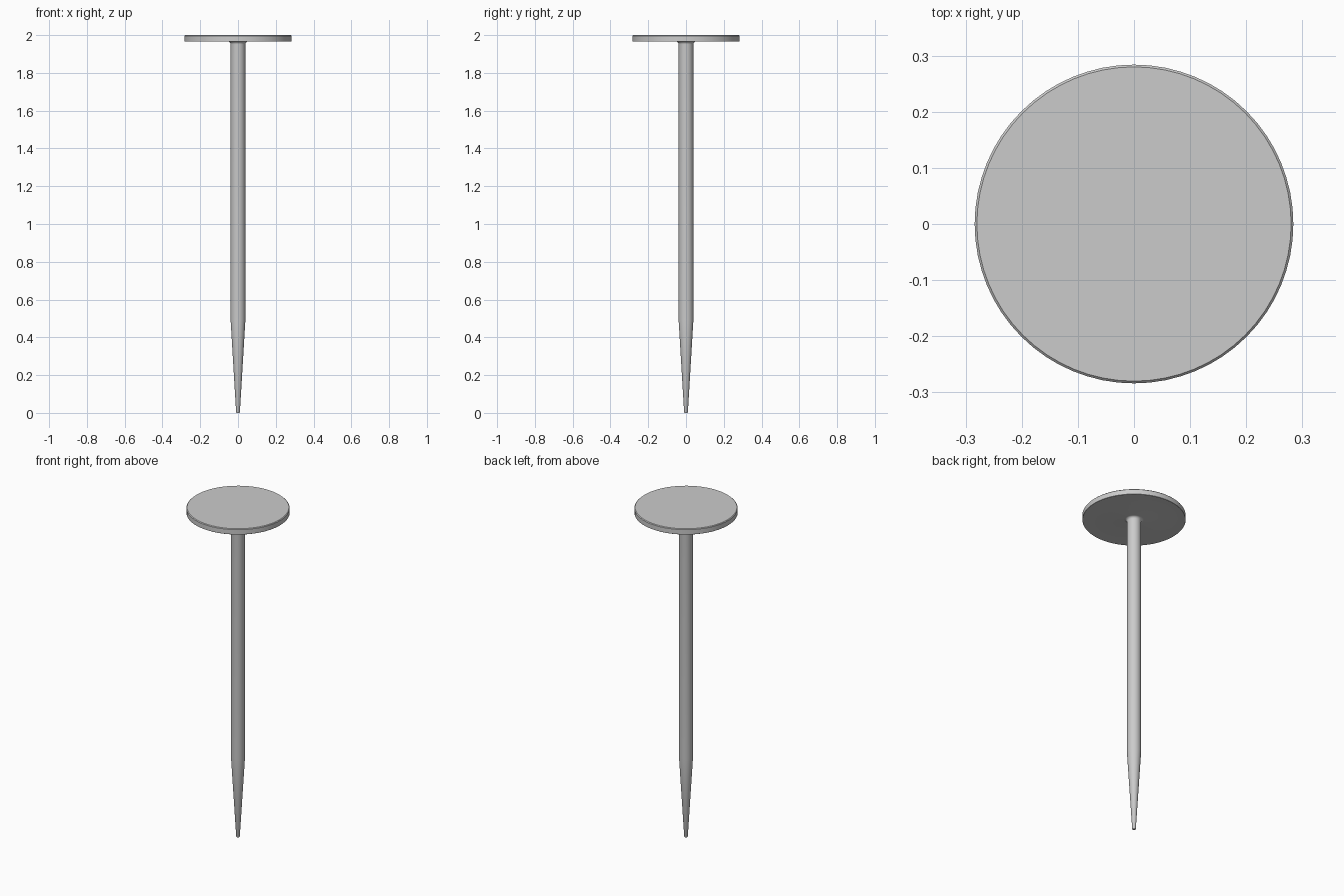
import bpy
import math

if "Cube" in bpy.data.objects:
    bpy.data.objects.remove(bpy.data.objects["Cube"])

SIDES = 64


def lathe(name, profile):
    """Revolve (radius, z) points, listed bottom to top, and cap both ends."""
    verts, faces = [], []
    for r, z in profile:
        for i in range(SIDES):
            a = 2 * math.pi * i / SIDES
            verts.append((r * math.cos(a), r * math.sin(a), z))
    for k in range(len(profile) - 1):
        for i in range(SIDES):
            j = (i + 1) % SIDES
            lo, hi = k * SIDES, (k + 1) * SIDES
            faces.append((lo + i, lo + j, hi + j, hi + i))
    faces.append(tuple(reversed(range(SIDES))))
    faces.append(tuple(range(len(verts) - SIDES, len(verts))))
    mesh = bpy.data.meshes.new(name)
    mesh.from_pydata(verts, [], faces)
    obj = bpy.data.objects.new(name, mesh)
    bpy.context.collection.objects.link(obj)
    bpy.ops.object.select_all(action='DESELECT')
    obj.select_set(True)
    bpy.context.view_layer.objects.active = obj
    bpy.ops.object.shade_smooth_by_angle(angle=math.radians(30))
    return obj


# One continuous nail: blunt tip, tapered point, straight shank,
# concave fillet under the head, flat disc head with a tiny top bevel
shank_r, fillet, head_z, head_r = 0.039, 0.015, 1.966, 0.284
profile = [(0.008, 0), (0.01, 0.004), (shank_r, 0.49)]
for i in range(7):
    a = math.pi / 2 * i / 6
    profile.append((shank_r + fillet * (1 - math.cos(a)),
                    head_z - fillet * (1 - math.sin(a))))
profile += [(head_r - 0.001, head_z), (head_r, head_z + 0.001),
            (head_r, 1.996), (head_r - 0.004, 2.0)]
lathe("nail", profile)
